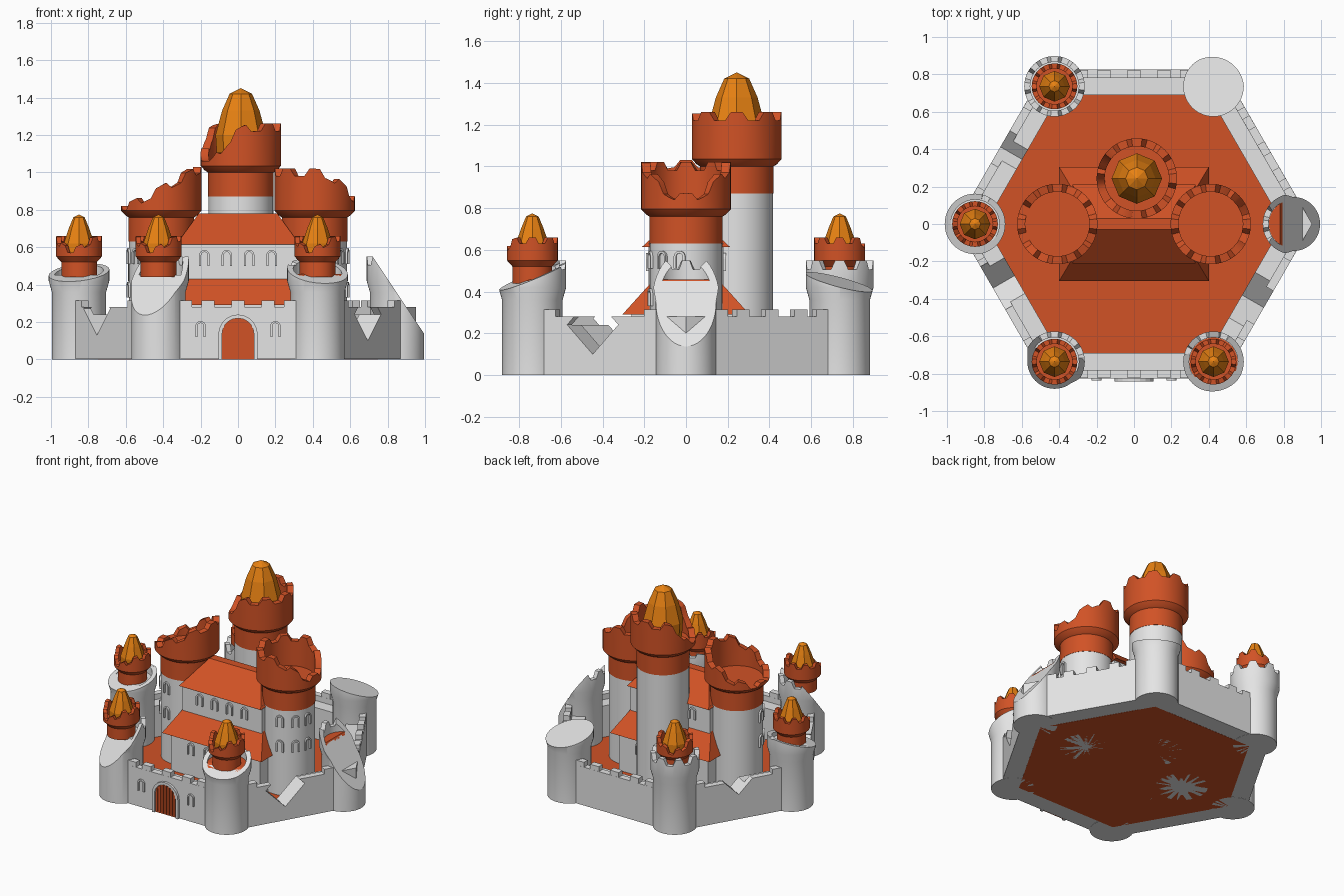
import bpy, bmesh, math
from math import cos, sin, pi, radians
from mathutils import Matrix, Vector

if "Cube" in bpy.data.objects:
    bpy.data.objects.remove(bpy.data.objects["Cube"])

def material(name, rgb):
    m = bpy.data.materials.new(name)
    m.diffuse_color = (*rgb, 1)
    m.use_nodes = True
    m.node_tree.nodes["Principled BSDF"].inputs["Base Color"].default_value = m.diffuse_color
    return m

WHITE = material("pale_stone", (0.78, 0.78, 0.78))
ORANGE = material("orange_tile", (0.64, 0.085, 0.019))
GOLD = material("golden_spire", (0.80, 0.22, 0.006))

def finish(name, bm, mat, smooth=False, matrix=None):
    bmesh.ops.remove_doubles(bm, verts=bm.verts, dist=1e-5)
    bmesh.ops.recalc_face_normals(bm, faces=bm.faces)
    me = bpy.data.meshes.new(name)
    bm.to_mesh(me)
    bm.free()
    ob = bpy.data.objects.new(name, me)
    bpy.context.collection.objects.link(ob)
    me.materials.append(mat)
    if matrix:
        me.transform(matrix)
    if smooth:
        activate(ob)
        bpy.ops.object.shade_smooth_by_angle(angle=radians(32))
    return ob

def activate(ob):
    bpy.ops.object.select_all(action='DESELECT')
    ob.select_set(True)
    bpy.context.view_layer.objects.active = ob

def lathe(name, profile, mat, at=(0, 0), n=48, top=None, closed=False, smooth=True):
    """Turn a (radius, z) profile; top(angle) optionally clips the height."""
    bm = bmesh.new()
    rings = []
    for i in range(n):
        a = 2 * pi * i / n
        lim = top(a + 1e-3) if top else 99
        rings.append([bm.verts.new((at[0] + r * cos(a), at[1] + r * sin(a), min(z, lim)))
                      for r, z in profile])
    m = len(profile)
    for i in range(n):
        p, q = rings[i], rings[(i + 1) % n]
        for j in range(m if closed else m - 1):
            k = (j + 1) % m
            if profile[j][0] == 0 and profile[k][0] == 0:
                continue
            bm.faces.new((p[j], q[j], q[k], p[k]))
    return finish(name, bm, mat, smooth)

def frustum(name, base, top, z0, z1, mat, matrix=None):
    bm = bmesh.new()
    lo, hi = [[bm.verts.new((sx * h[0], sy * h[1], z)) for sx, sy in
               ((-1, -1), (1, -1), (1, 1), (-1, 1))] for h, z in ((base, z0), (top, z1))]
    bm.faces.new(lo)
    bm.faces.new(hi)
    for i in range(4):
        k = (i + 1) % 4
        bm.faces.new((lo[i], lo[k], hi[k], hi[i]))
    return finish(name, bm, mat, matrix=matrix)

def cut(ob, matrix, size):
    """Remove a box whose own frame is given by matrix."""
    bm = bmesh.new()
    bmesh.ops.create_cube(bm, size=1, matrix=matrix @ Matrix.Diagonal((*size, 1)))
    c = finish("cutter", bm, ob.data.materials[0])
    c.hide_render = True
    mod = ob.modifiers.new("cut", 'BOOLEAN')
    mod.operation, mod.solver, mod.object = 'DIFFERENCE', 'EXACT', c
    activate(ob)
    bpy.ops.object.modifier_apply(modifier="cut")
    bpy.data.objects.remove(c)

def cut_plane(ob, point, normal):
    n = Vector(normal).normalized()
    cut(ob, Matrix.Translation(Vector(point) + n) @ n.to_track_quat('Z', 'Y').to_matrix().to_4x4(),
        (2, 2, 2))

def crenels(height, depth, count=8, dip=0, toward=0, power=2, floor=0):
    def top(a):
        z = height - (depth if cos(count * a) < 0 else 0)
        return max(floor, z - dip * max(0, cos(a - radians(toward))) ** power)
    return top

def arch(name, w, h, border, depth, mat, matrix):
    """Arched frame (or solid plate when border is 0) facing -y."""
    def outline(hw, ht, z0):
        return [(-hw, z0)] + [(-hw * cos(pi * i / 10), ht - hw + hw * sin(pi * i / 10))
                              for i in range(11)] + [(hw, z0)]
    bm = bmesh.new()
    out = [bm.verts.new((x, 0, z)) for x, z in outline(w / 2, h, 0)]
    if border:
        inn = [bm.verts.new((x, 0, z)) for x, z in outline(w / 2 - border, h - border, 0)]
        for i in range(len(out) - 1):
            bm.faces.new((out[i], out[i + 1], inn[i + 1], inn[i]))
    else:
        bm.faces.new(out)
    ext = bmesh.ops.extrude_face_region(bm, geom=bm.faces[:])['geom']
    bmesh.ops.translate(bm, vec=(0, -depth, 0), verts=[v for v in ext if isinstance(v, bmesh.types.BMVert)])
    return finish(name, bm, mat, matrix=matrix)

def window(x, y, z, deg=-90):
    m = Matrix.Translation((x, y, z)) @ Matrix.Rotation(radians(deg + 90), 4, 'Z')
    arch("window_frame", 0.055, 0.085, 0.011, 0.012, WHITE, m)

# courtyard floor and six-sided curtain wall
K = 1 / cos(pi / 6)
lathe("courtyard_floor", [(0, 0), (.70 * K, 0), (.70 * K, .012), (0, .012)], ORANGE, n=6, smooth=False)
wall = lathe("curtain_wall", [(r * K, z) for r, z in
             ((.69, 0.001), (.825, 0.001), (.825, .28), (.78, .28), (.78, .24), (.69, .24))],
             WHITE, n=6, closed=True, smooth=False)

# broken notches in the wall: side angle, shift along the side, bottom height
for deg, t, z in ((-30, -.04, .10), (210, -.08, .13), (150, .0, .18)):
    m = Matrix.Rotation(radians(deg), 4, 'Z') @ Matrix.Translation((.76, t, z + .1414)) \
        @ Matrix.Rotation(radians(45), 4, 'X')
    cut(wall, m, (.3, .2, .2))

# merlons on the wall
for k in range(6):
    deg = 30 + 60 * k
    for t in (-.28, -.16, 0, .16, .28):
        if deg in (330, 210, 150) and abs(t) < .2:
            continue
        m = Matrix.Rotation(radians(deg), 4, 'Z') @ Matrix.Translation((.8025, t, 0))
        frustum("wall_merlon", (.022, .035), (.022, .035), .27, .315, WHITE, m)

# gate
at_gate = Matrix.Translation((0, -.824, 0))
arch("gate_frame", .21, .24, .02, .018, WHITE, at_gate)
arch("gate_door", .175, .222, 0, .004, ORANGE, at_gate)
for i in range(-3, 4):
    h = .13 + math.sqrt(.085 ** 2 - (i * .024) ** 2)
    frustum("gate_bar", (.006, .004), (.006, .004), .01, h, ORANGE, Matrix.Translation((i * .024, -.831, 0)))
for x in (-.2, .2):
    window(x, -.824, .12)

# corner towers: angle, break direction, break slope, height at rim, turret flag
TOWERS = [("right", 0, 0, 1.5, .13, False), ("back_right", 60, 60, .3, .40, False),
          ("back_left", 120, None, 0, 0, True), ("left", 180, 250, .3, .42, True),
          ("front_left", 240, 240, 1.35, .23, True), ("front_right", 300, 285, .42, .41, True)]
for name, deg, way, slope, rim, turret in TOWERS:
    c = (.85 * cos(radians(deg)), .85 * sin(radians(deg)))
    shell = [(0, 0), (.145, 0), (.145, .36), (.162, .42), (.162, .55)]
    if name == "back_right":
        shell += [(0, .55)]
    else:
        shell += [(.13, .55), (.13, .45), (0, .45)]
    parts = [lathe(name + "_tower", shell, WHITE, c, top=crenels(.55, .045))]
    if name in ("right", "front_right"):
        parts.append(lathe(name + "_tower_floor", [(0, .44), (.129, .44), (.129, .458), (0, .458)], ORANGE, c))
    if way is not None:
        d = (cos(radians(way)), sin(radians(way)))
        for p in parts:
            cut_plane(p, (c[0] + .15 * d[0], c[1] + .15 * d[1], rim), (d[0] * slope, d[1] * slope, 1))
    if turret:
        lathe(name + "_turret", [(0, .44), (.095, .44), (.095, .52), (.122, .55), (.122, .66),
                                 (.095, .66), (.095, .56), (0, .56)], ORANGE, c,
              top=crenels(.66, .03, 8, .06, 250 if name != "back_left" else 120, 3, .565))
        lathe(name + "_turret_spire", [(0, .555), (.08, .555), (.082, .62), (.055, .70), (.03, .76), (0, .775)],
              GOLD, c, n=8, smooth=False)

# central hall with skirt roof and hipped roof
frustum("hall_lower", (.36, .26), (.36, .26), 0, .32, WHITE)
frustum("hall_skirt_roof", (.40, .305), (.32, .17), .29, .44, ORANGE)
frustum("hall_upper", (.32, .18), (.32, .18), .3, .63, WHITE)
frustum("hall_roof", (.33, .21), (.21, .03), .615, .78, ORANGE)
for i in (-1.5, -.5, .5, 1.5):
    for s in (-1, 1):
        window(i * .12, s * .18, .5, s * 90)
        window(i * .13, s * .26, .17, s * 90)

def crown(name, c, z, floor, top):
    lathe(name, [(0, z - .14), (.176, z - .14), (.176, z - .01), (.192, z), (.215, z + .025), (.215, z + .26),
                 (.172, z + .26), (.172, floor), (0, floor)], ORANGE, c, top=top)

# twin side towers
for side, s in (("left", -1), ("right", 1)):
    c = (.41 * s, 0)
    lathe(side + "_keep_tower", [(0, 0), (.174, 0), (.174, .64), (0, .64)], WHITE, c)
    if s < 0:
        def rim(a):
            return max(.80, .93 + .11 * cos(a) - (.04 if cos(8 * a) < 0 else 0))
    else:
        rim = crenels(1.02, .04, 8, .15, 0, 2, .82)
    crown(side + "_keep_crown", c, .77, .80, rim)
    for deg in (-75, -40, -10):
        a = radians(deg if s > 0 else 180 - deg)
        for z in (.33, .51):
            window(c[0] + .172 * cos(a), .172 * sin(a), z, math.degrees(a))

# main tower and spire
c = (.015, .243)
lathe("main_tower", [(0, 0), (.174, 0), (.174, .88), (0, .88)], WHITE, c)
crown("main_crown", c, 1.01, 1.05, crenels(1.26, .04, 8, .22, 205, 3, 1.06))
lathe("main_spire", [(0, 1.04), (.125, 1.04), (.135, 1.2), (.10, 1.33), (.06, 1.42), (0, 1.45)],
      GOLD, c, n=8, smooth=False)
